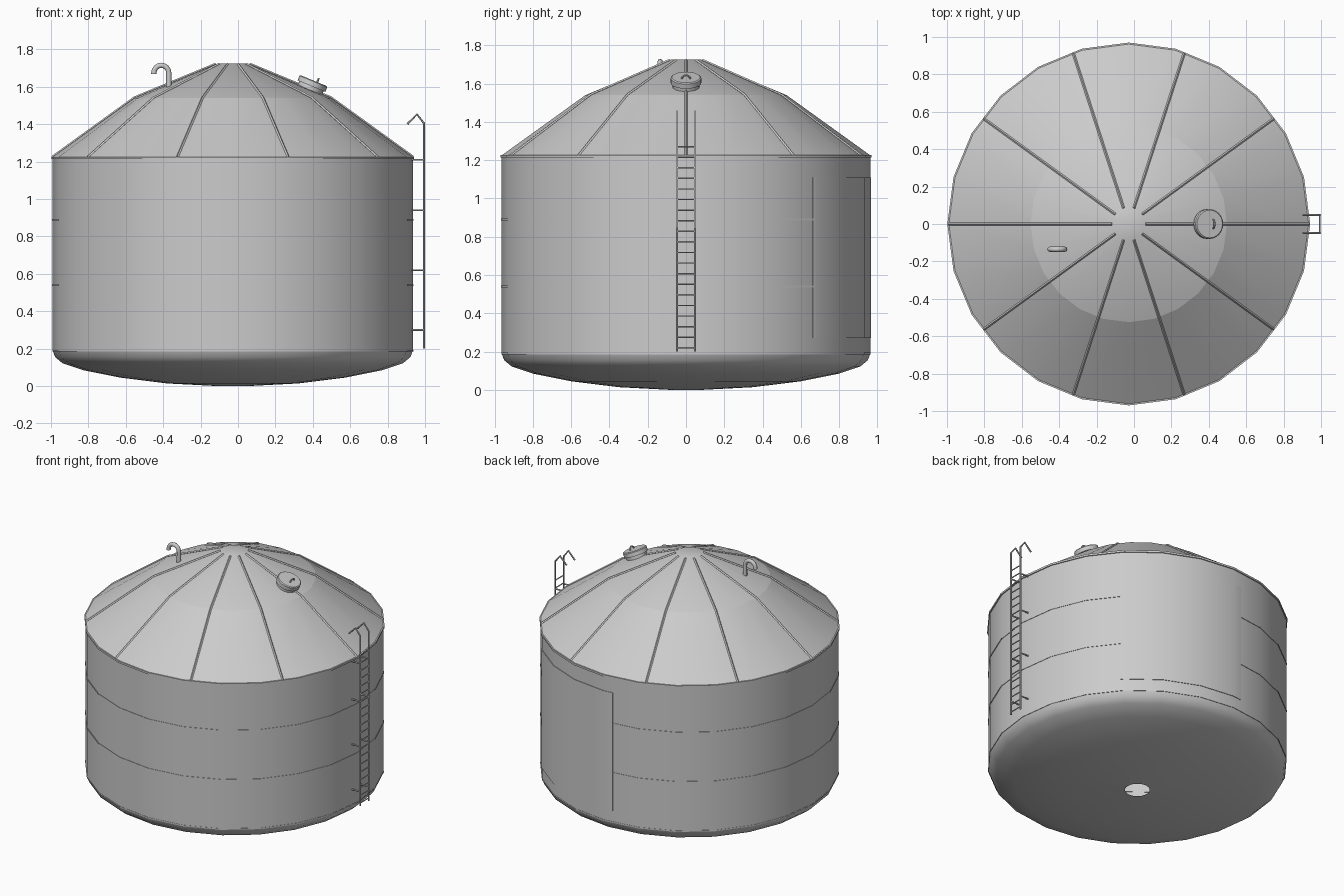
import bpy, bmesh, math
from mathutils import Matrix, Vector

if "Cube" in bpy.data.objects:
    bpy.data.objects.remove(bpy.data.objects["Cube"])

CX, SIDES, R = -0.028, 24, 0.963
STEP = 360 / SIDES

grey = bpy.data.materials.new("galvanised grey")
grey.diffuse_color = (0.6, 0.6, 0.6, 1)
grey.use_nodes = True
grey.node_tree.nodes["Principled BSDF"].inputs["Base Color"].default_value = grey.diffuse_color


def facet(a):
    """Radius factor of the 24-sided outline at angle a (degrees)."""
    return math.cos(math.radians(STEP / 2)) / math.cos(math.radians(a % STEP - STEP / 2))


def finish(ob, angle=40):
    ob.data.materials.clear()
    ob.data.materials.append(grey)
    bpy.ops.object.select_all(action='DESELECT')
    ob.select_set(True)
    bpy.context.view_layer.objects.active = ob
    bpy.ops.object.shade_smooth_by_angle(angle=math.radians(angle))


def lathe(name, profile, span=None, loop=False, cap_top=False,
          matrix=Matrix.Translation((CX, 0, 0)), sides=SIDES):
    """Spin an (r, z) profile; span = (start, end) degrees makes a partial arc."""
    if span:
        mids = [k * STEP for k in range(-48, 49) if span[0] < k * STEP < span[1]]
        angles = [span[0]] + mids + [span[1]]
    else:
        angles = [360 * k / sides for k in range(sides)]
    bm = bmesh.new()
    rings = []
    for a in angles:
        f = facet(a) if span else 1
        c, s = math.cos(math.radians(a)) * f, math.sin(math.radians(a)) * f
        rings.append([bm.verts.new((r * c, r * s, z)) for r, z in profile])
    n, m = len(rings), len(profile)
    for i in range(n - 1 if span else n):
        p, q = rings[i], rings[(i + 1) % n]
        for j in range(m if loop else m - 1):
            k = (j + 1) % m
            bm.faces.new((p[j], q[j], q[k], p[k]))
    if span and loop:
        bm.faces.new(rings[0])
        bm.faces.new(rings[-1][::-1])
    if cap_top:
        bm.faces.new([ring[-1] for ring in rings])
    if loop:
        bmesh.ops.recalc_face_normals(bm, faces=bm.faces)
    bm.transform(matrix)
    me = bpy.data.meshes.new(name)
    bm.to_mesh(me)
    bm.free()
    ob = bpy.data.objects.new(name, me)
    bpy.context.collection.objects.link(ob)
    finish(ob)
    return ob


def tubes(name, paths, radius, res=1):
    """Round bars along one or more point paths, as one mesh."""
    cu = bpy.data.curves.new(name, 'CURVE')
    cu.dimensions = '3D'
    cu.bevel_depth, cu.bevel_resolution, cu.use_fill_caps = radius, res, True
    for path in paths:
        sp = cu.splines.new('POLY')
        sp.points.add(len(path) - 1)
        for pt, co in zip(sp.points, path):
            pt.co = (*co, 1)
    ob = bpy.data.objects.new(name, cu)
    bpy.context.collection.objects.link(ob)
    bpy.ops.object.select_all(action='DESELECT')
    ob.select_set(True)
    bpy.context.view_layer.objects.active = ob
    bpy.ops.object.convert(target='MESH')
    finish(bpy.context.view_layer.objects.active, 50)


# Tank shell: dished floor with an open drain, and the wall
lathe("dished_floor", [(0.08, 0), (0.35, 0.014), (0.6, 0.045), (0.8, 0.085),
                       (0.91, 0.122), (0.95, 0.155), (R, 0.19)])
lathe("wall", [(R, 0.19), (R, 1.22)])

# Two-pitch roof with a flat cap
lathe("lower_roof", [(0.97, 1.22), (0.525, 1.54)])
lathe("upper_roof", [(0.525, 1.54), (0.08, 1.725)], cap_top=True)
lathe("eave_ring", [(R - 0.004, 1.213), (0.97, 1.213), (0.97, 1.226), (R - 0.004, 1.226)], loop=True)
lathe("base_ring", [(R - 0.004, 0.186), (R + 0.002, 0.186), (R + 0.002, 0.194), (R - 0.004, 0.194)], loop=True)

# Wall seams, interrupted by the plain panel at the back
P0, P1 = 43.5, 94
for i, z in enumerate((0.54, 0.89)):
    lathe(f"wall_seam_{i + 1}", [(R - 0.003, z - 0.004), (R + 0.003, z - 0.004),
                                 (R + 0.003, z + 0.004), (R - 0.003, z + 0.004)],
          span=(P1 - 360, P0), loop=True)
lathe("back_panel", [(R - 0.001, 0.27), (R + 0.004, 0.27), (R + 0.004, 1.11), (R - 0.001, 1.11)],
      span=(P0, P1), loop=True)

# Ten roof ribs
ribs = []
for k in range(10):
    a = math.radians(36 * k)
    f = facet(36 * k)
    ribs.append([(CX + r * f * math.cos(a), r * f * math.sin(a), z)
                 for r, z in ((0.09, 1.722), (0.525, 1.542), (0.965, 1.224))])
tubes("roof_ribs", ribs, 0.007, 0)

# Hatch on the upper roof, tilted with the slope
tilt = math.atan2(0.185, 0.445)
hatch = Matrix.Translation((0.385, 0, 1.585)) @ Matrix.Rotation(tilt, 4, 'Y')
lathe("hatch_neck", [(0.07, -0.02), (0.07, 0.03)], matrix=hatch)
lathe("hatch_lid", [(0.0, 0.02), (0.08, 0.02), (0.08, 0.047), (0.074, 0.052)], cap_top=True, matrix=hatch)
arc = [hatch @ Vector((0.02, 0.022 * math.cos(t), 0.05 + 0.022 * math.sin(t)))
       for t in (math.pi * k / 8 for k in range(9))]
tubes("hatch_handle", [arc], 0.005)

# Gooseneck vent pipe
bend = [(-0.41 + 0.04 * math.cos(t), -0.135, 1.675 + 0.04 * math.sin(t))
        for t in (math.pi * k / 8 for k in range(9))]
tubes("vent_pipe", [[(-0.37, -0.135, 1.585)] + bend + [(-0.45, -0.135, 1.668)]], 0.014, 2)

# Ladder: hooked rails, rungs and wall brackets
LX, LY = 0.994, 0.047
tubes("ladder_rails", [[(LX, y, 0.2), (LX, y, 1.405), (0.957, y, 1.453), (0.905, y, 1.4)]
                       for y in (-LY, LY)], 0.006)
tubes("ladder_rungs", [[(LX, -LY, 0.22 + 0.0553 * k), (LX, LY, 0.22 + 0.0553 * k)]
                       for k in range(20)], 0.004)
tubes("ladder_brackets", [[(0.925, y, z), (LX, y, z)]
                          for y in (-LY, LY) for z in (0.3, 0.62, 0.94, 1.21)], 0.005)
